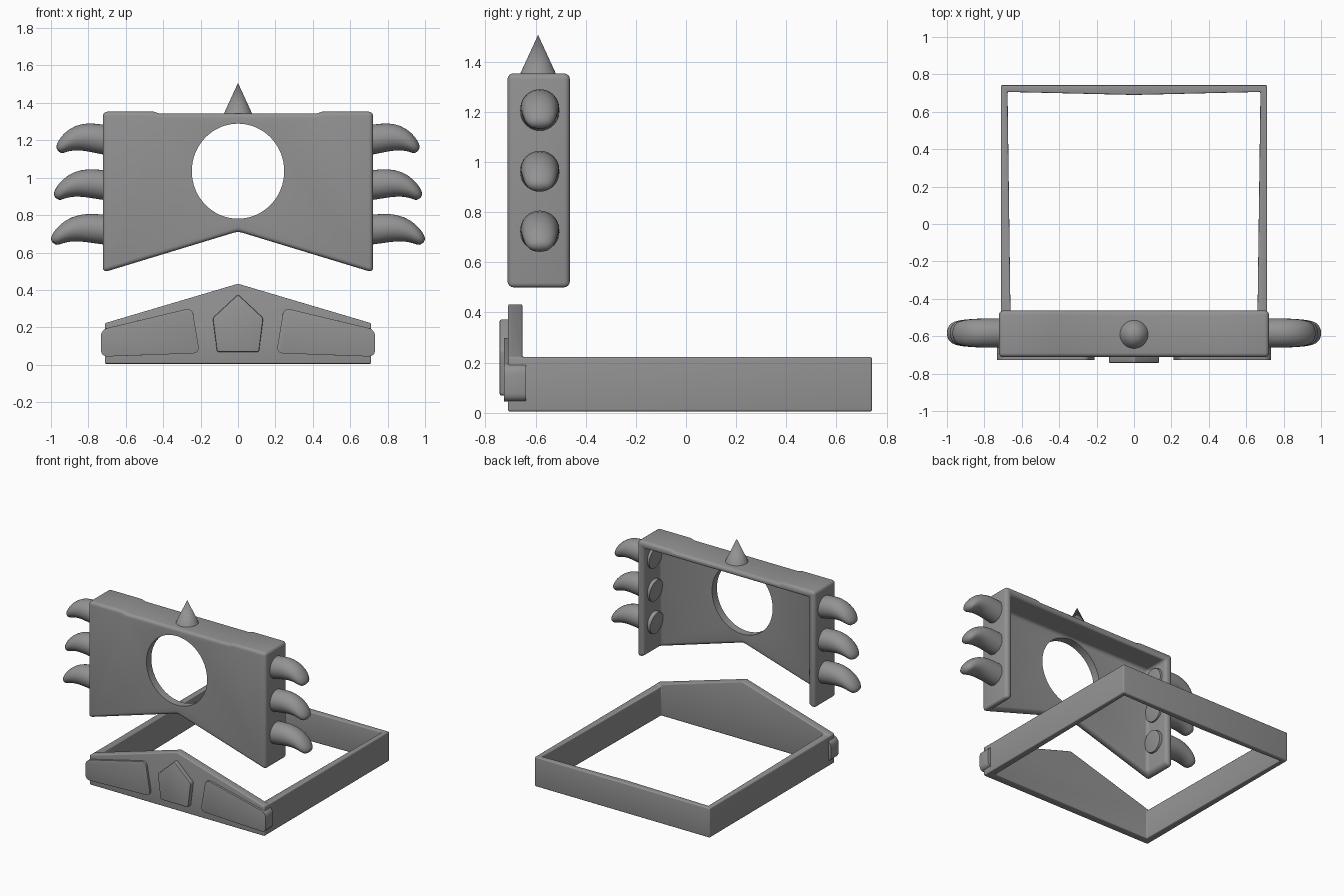
import bpy, bmesh, math

if "Cube" in bpy.data.objects:
    bpy.data.objects.remove(bpy.data.objects["Cube"])

# Dark grey used on every part
GREY = bpy.data.materials.new("dark_grey")
GREY.diffuse_color = (.29, .29, .29, 1)
GREY.use_nodes = True
GREY.node_tree.nodes["Principled BSDF"].inputs["Base Color"].default_value = GREY.diffuse_color


def finish(name, bm):
    bmesh.ops.recalc_face_normals(bm, faces=bm.faces)
    me = bpy.data.meshes.new(name)
    bm.to_mesh(me)
    bm.free()
    me.materials.append(GREY)
    ob = bpy.data.objects.new(name, me)
    bpy.context.collection.objects.link(ob)
    return ob


def prism(name, pts, a, b, axis='Y', rounding=0):
    """Extrude a 2D profile from a to b along Y (profile in xz) or Z (profile in xy)."""
    bm = bmesh.new()
    place = (lambda p, t: (p[0], t, p[1])) if axis == 'Y' else (lambda p, t: (p[0], p[1], t))
    lo = [bm.verts.new(place(p, a)) for p in pts]
    hi = [bm.verts.new(place(p, b)) for p in pts]
    n = len(pts)
    bm.faces.new(lo)
    bm.faces.new(hi)
    for i in range(n):
        j = (i + 1) % n
        bm.faces.new((lo[i], lo[j], hi[j], hi[i]))
    if rounding:
        bmesh.ops.recalc_face_normals(bm, faces=bm.faces)
        edges = [bm.edges.get((lo[i], hi[i])) for i in range(n)]
        bmesh.ops.bevel(bm, geom=edges, offset=rounding, segments=4, profile=0.5, affect='EDGES')
    return finish(name, bm)


def rect(x0, x1, y0, y1):
    return [(x0, y0), (x1, y0), (x1, y1), (x0, y1)]


def select(ob):
    bpy.ops.object.select_all(action='DESELECT')
    bpy.context.view_layer.objects.active = ob
    ob.select_set(True)


def apply(ob, kind, **props):
    select(ob)
    m = ob.modifiers.new(kind.title(), kind)
    for k, v in props.items():
        setattr(m, k, v)
    bpy.ops.object.modifier_apply(modifier=m.name)


def cut(ob, cutter):
    apply(ob, 'BOOLEAN', object=cutter, operation='DIFFERENCE', solver='EXACT')
    bpy.data.objects.remove(cutter)


def bevel(ob, width, segments=3):
    apply(ob, 'BEVEL', width=width, segments=segments, limit_method='ANGLE',
          angle_limit=math.radians(30))


def smooth(ob, angle=35):
    select(ob)
    bpy.ops.object.shade_smooth_by_angle(angle=math.radians(angle))


# Upper plate: a shell open at the back and bottom, with a round hole
plate = prism("upper_plate", [(-.722, .495), (-.69, .503), (0, .713), (.69, .503), (.722, .495),
                              (.722, 1.353), (.45, 1.353), (.42, 1.343), (-.42, 1.343), (-.45, 1.353),
                              (-.722, 1.353)], -.712, -.463)
cut(plate, prism("inner_cutter", rect(-.668, .668, .3, 1.3), -.655, -.3))
bevel(plate, .024, 4)
circle = [(.247 * math.cos(i * math.tau / 64), 1.035 + .254 * math.sin(i * math.tau / 64)) for i in range(64)]
cut(plate, prism("hole_cutter", circle, -.9, -.3))
smooth(plate)

# Top spike
bpy.ops.mesh.primitive_cone_add(vertices=32, radius1=.078, radius2=0, depth=.17, location=(0, -.59, 1.422))
spike = bpy.context.object
spike.name = "top_spike"
spike.data.materials.append(GREY)
smooth(spike)

# Side horns: lofted rings given as top x, top z, bottom x, bottom z, half depth
SECTIONS = [(.638, .076, .655, -.088, .08), (.645, .078, .66, -.086, .081), (.72, .082, .72, -.082, .08),
            (.80, .09, .80, -.068, .08), (.88, .073, .86, -.062, .077), (.94, .03, .91, -.068, .07),
            (.975, -.015, .935, -.078, .06), (.992, -.058, .96, -.085, .036)]


def horn(name, z0, length, tilt):
    bm = bmesh.new()
    rings = []
    for tx, tz, bx, bz, ry in SECTIONS:
        ring = []
        for i in range(16):
            a = i * math.tau / 16
            c, s = math.cos(a), math.sin(a)
            x = (tx + bx) / 2 + c * (tx - bx) / 2
            z = (tz + bz) / 2 + c * (tz - bz) / 2
            ring.append(bm.verts.new((.72 + (x - .72) * length, -.583 + ry * s, z0 + z + tilt * (x - .72))))
        rings.append(ring)
    for r, q in zip(rings, rings[1:]):
        for i in range(16):
            j = (i + 1) % 16
            bm.faces.new((r[i], r[j], q[j], q[i]))
    bm.faces.new(rings[0])
    bm.faces.new(rings[-1])
    ob = finish(name, bm)
    apply(ob, 'MIRROR')
    apply(ob, 'SUBSURF', levels=1)
    smooth(ob, 60)


horn("upper_horns", 1.203, .95, .04)
horn("middle_horns", .96, 1.0, .01)
horn("lower_horns", .722, 1.06, 0)

# Belt: square band with a peaked front plate
belt = prism("belt", [(-.712, .005), (.712, .005), (.712, .222), (0, .433), (-.712, .222)], -.71, .742)
cut(belt, prism("step_cutter", rect(-1, 1, -.652, 1), .222, .8, 'Z'))
cut(belt, prism("opening_cutter", [(-.658, -.652), (.658, -.652), (.676, .706), (0, .69), (-.676, .706)],
                -.3, .8, 'Z'))
bevel(belt, .02, 4)
smooth(belt)

# Belt side panels, wrapped round the front corners
panel = prism("belt_side_panels", [(.205, .062), (.245, .305), (.733, .188), (.733, .043)], -.726, -.638,
              rounding=.034)
cut(panel, prism("corner_cutter", rect(-1, .70, -.70, 0), -.2, .6, 'Z'))
bevel(panel, .012)
apply(panel, 'MIRROR')
smooth(panel)

# Belt centre badge
badge = prism("belt_badge", [(-.112, .068), (.112, .068), (.135, .25), (0, .376), (-.135, .25)], -.743, -.69,
              rounding=.012)
bevel(badge, .006, 2)
smooth(badge)
